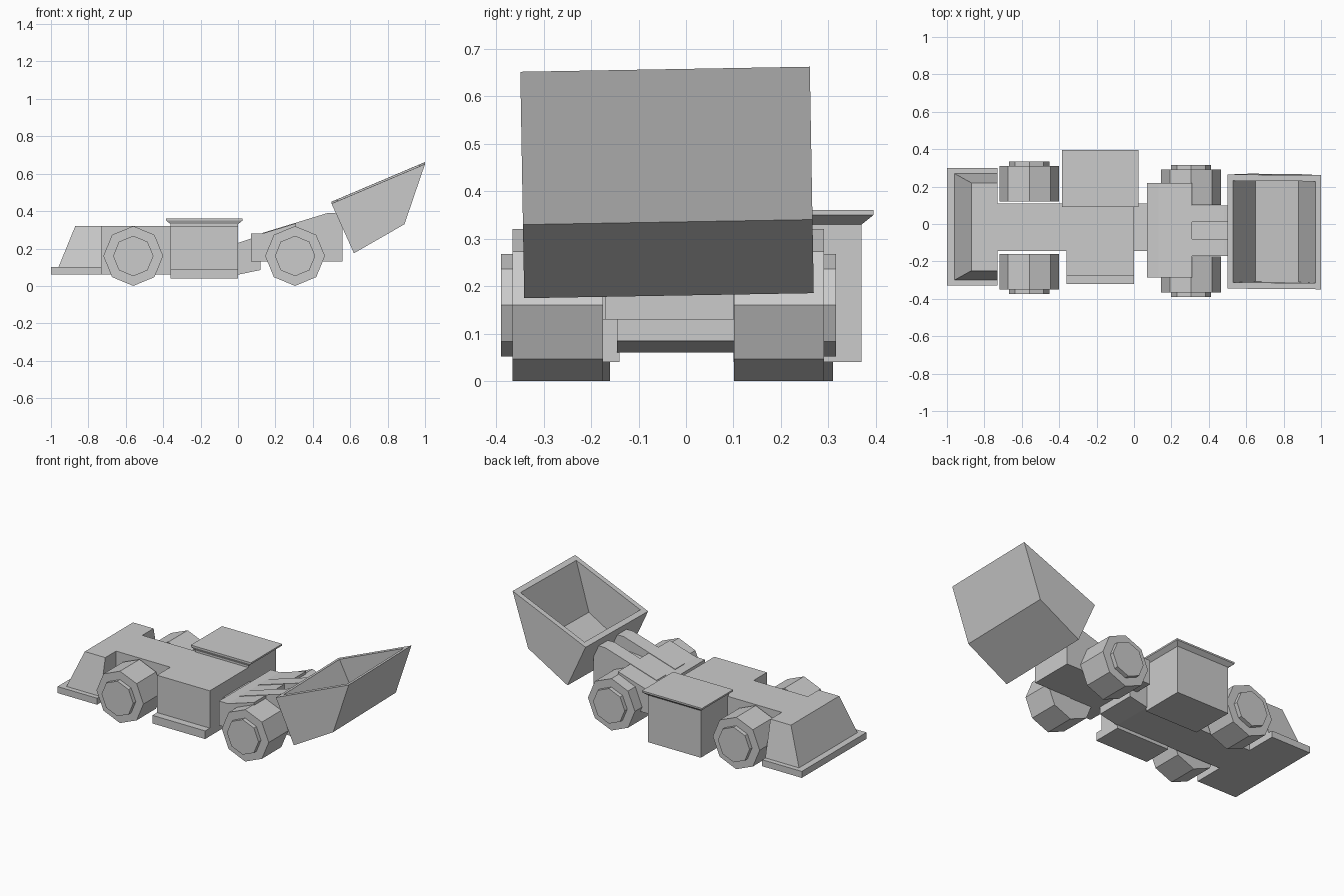
import bpy, bmesh, math
from mathutils import Vector, Matrix

cube = bpy.data.objects.get("Cube")
if cube:
    bpy.data.objects.remove(cube, do_unlink=True)

# Single flat colour
grey = bpy.data.materials.new("plain_grey")
grey.use_nodes = True
colour = (0.6, 0.6, 0.6, 1)
grey.diffuse_color = colour
grey.node_tree.nodes["Principled BSDF"].inputs["Base Color"].default_value = colour


def finish(name, bm):
    bmesh.ops.recalc_face_normals(bm, faces=bm.faces)
    mesh = bpy.data.meshes.new(name)
    bm.to_mesh(mesh)
    bm.free()
    mesh.materials.append(grey)
    obj = bpy.data.objects.new(name, mesh)
    bpy.context.collection.objects.link(obj)
    return obj


def prism_bm(profile, y0, y1):
    """Side profile of (x, z) points swept from y0 to y1."""
    bm = bmesh.new()
    face = bm.faces.new([bm.verts.new((x, y0, z)) for x, z in profile])
    swept = bmesh.ops.extrude_face_region(bm, geom=[face])["geom"]
    verts = [v for v in swept if isinstance(v, bmesh.types.BMVert)]
    bmesh.ops.translate(bm, verts=verts, vec=(0, y1 - y0, 0))
    bmesh.ops.recalc_face_normals(bm, faces=bm.faces)
    return bm


def prism(name, profile, y0, y1):
    return finish(name, prism_bm(profile, y0, y1))


def frustum(name, low, high, z0, z1):
    """Block between two (x0, x1, y0, y1) rectangles."""
    bm = bmesh.new()
    for (x0, x1, y0, y1), z in ((low, z0), (high, z1)):
        for x in (x0, x1):
            for y in (y0, y1):
                bm.verts.new((x, y, z))
    bmesh.ops.convex_hull(bm, input=bm.verts)
    bmesh.ops.dissolve_limit(bm, angle_limit=0.01, verts=bm.verts, edges=bm.edges)
    return finish(name, bm)


def box(name, x0, x1, y0, y1, z0, z1):
    rect = (x0, x1, y0, y1)
    return frustum(name, rect, rect, z0, z1)


def octagon(x, z, radius):
    turns = [i * math.pi / 4 for i in range(8)]
    return [(x + radius * math.cos(a), z + radius * math.sin(a)) for a in turns]


# Rear half: bumper plate, engine hood, chassis
box("rear_bumper", -1.0, -0.73, -0.33, 0.30, 0.06, 0.10)
frustum("engine_hood", (-0.96, -0.73, -0.30, 0.27),
        (-0.87, -0.73, -0.25, 0.22), 0.10, 0.32)
box("chassis", -0.73, 0.0, -0.145, 0.11, 0.06, 0.32)

# Side locker with step
box("side_locker", -0.36, 0.0, -0.275, -0.14, 0.06, 0.32)
box("side_step", -0.36, 0.0, -0.32, -0.14, 0.04, 0.09)

# Cab with flared roof
box("cab", -0.36, 0.0, 0.10, 0.37, 0.04, 0.335)
frustum("roof_flare", (-0.36, 0.0, 0.10, 0.37),
        (-0.385, 0.025, 0.09, 0.395), 0.33, 0.35)
box("cab_roof", -0.385, 0.025, 0.09, 0.395, 0.35, 0.36)

# Joint and front frame
prism("hitch", [(0, 0.06), (0.12, 0.085), (0.12, 0.27), (0, 0.23)], -0.145, 0.11)
prism("front_frame", [(0.07, 0.13), (0.31, 0.13), (0.31, 0.335),
                      (0.13, 0.28), (0.07, 0.28)], -0.285, 0.22)

# Lifting arms with a lower bed between them
arm = [(0.13, 0.13), (0.56, 0.13), (0.56, 0.39), (0.48, 0.39), (0.13, 0.283)]
prism("right_arm", arm, -0.17, -0.08)
prism("left_arm", arm, 0.01, 0.10)
prism("arm_bed", [(0.13, 0.13), (0.56, 0.13), (0.56, 0.32), (0.13, 0.28)], -0.08, 0.01)

# Wheels: tyre and raised hub, one pair for each axle
for axle, x, middle, inner, outer in (("rear", -0.56, -0.02, 0.14, 0.33),
                                      ("front", 0.305, -0.037, 0.138, 0.328)):
    for side, s in (("left", 1), ("right", -1)):
        prism(f"{axle}_{side}_tyre", octagon(x, 0.16, 0.16),
              middle + s * inner, middle + s * outer)
        prism(f"{axle}_{side}_hub", octagon(x, 0.16, 0.108),
              middle + s * (outer - 0.02), middle + s * (outer + 0.025))

# Bucket: solid prism, rim inset, cavity pushed down to the floor
bm = prism_bm([(0.50, 0.445), (0.62, 0.18), (0.89, 0.335), (1.0, 0.657)], -0.345, 0.265)
rim = max(bm.faces, key=lambda f: f.calc_center_median().z)
bmesh.ops.inset_region(bm, faces=[rim], thickness=0.033, use_even_offset=True)
rim.normal_update()
floor = bmesh.ops.extrude_discrete_faces(bm, faces=[rim])["faces"][0]
for v in floor.verts:
    v.co.x, v.co.z = (0.65, 0.218) if v.co.x < 0.75 else (0.88, 0.35)
pivot = Vector((0.75, -0.04, 0.42))
bmesh.ops.rotate(bm, verts=bm.verts, cent=pivot,
                 matrix=Matrix.Rotation(math.radians(1), 3, "X"))
finish("bucket", bm)
